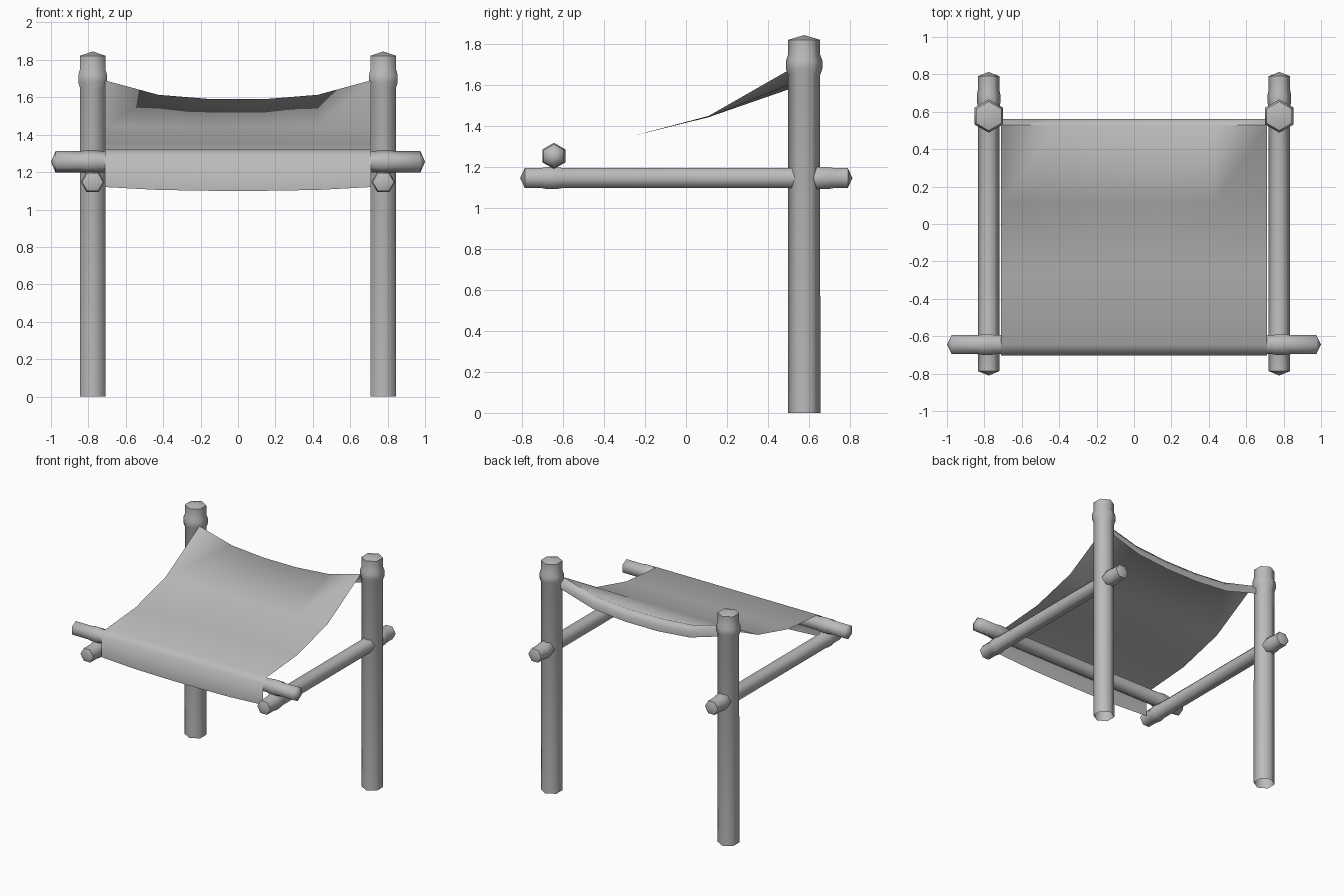
import bpy
import bmesh
import math
from mathutils import Vector

cube = bpy.data.objects.get("Cube")
if cube:
    bpy.data.objects.remove(cube, do_unlink=True)

grey = bpy.data.materials.new("plain grey")
grey.use_nodes = True
grey.diffuse_color = (0.5, 0.5, 0.5, 1)
bsdf = grey.node_tree.nodes["Principled BSDF"]
bsdf.inputs["Base Color"].default_value = (0.5, 0.5, 0.5, 1)
bsdf.inputs["Roughness"].default_value = 0.8

X, Y, Z = Vector((1, 0, 0)), Vector((0, 1, 0)), Vector((0, 0, 1))


def finish(name, bm, angle):
    mesh = bpy.data.meshes.new(name)
    bm.to_mesh(mesh)
    bm.free()
    mesh.materials.append(grey)
    obj = bpy.data.objects.new(name, mesh)
    bpy.context.collection.objects.link(obj)
    bpy.ops.object.select_all(action="DESELECT")
    obj.select_set(True)
    bpy.context.view_layer.objects.active = obj
    bpy.ops.object.shade_smooth_by_angle(angle=math.radians(angle))
    return obj


def pole(name, origin, axis, corner, profile):
    """Six-sided pole; profile holds (distance along axis, radius), zero radius is a tip."""
    bm = bmesh.new()
    side = axis.cross(corner)
    rings = []
    for t, r in profile:
        centre = Vector(origin) + axis * t
        angles = [math.tau * k / 6 for k in range(6)] if r else [0]
        rings.append([bm.verts.new(centre + (corner * math.cos(a) + side * math.sin(a)) * r)
                      for a in angles])
    for a, b in zip(rings, rings[1:]):
        for k in range(6):
            n = (k + 1) % 6
            if len(a) == 1:
                bm.faces.new((a[0], b[n], b[k]))
            elif len(b) == 1:
                bm.faces.new((a[k], a[n], b[0]))
            else:
                bm.faces.new((a[k], a[n], b[n], b[k]))
    return finish(name, bm, 65)


def collar(t, r, bulge):
    return [(t - 0.05, r), (t - 0.02, bulge), (t + 0.02, bulge), (t + 0.05, r)]


# Upright posts and the side beams running through them
for label, sx in (("left", 1), ("right", -1)):
    pole(label + "_post", (sx * 0.777, 0.577, 0), Z, Y,
         [(0, 0.079)] + collar(1.70, 0.078, 0.089) + [(1.822, 0.078), (1.845, 0)])
    pole(label + "_side_beam", (sx * 0.777, 0, 1.147), Y, X,
         [(-0.81, 0), (-0.787, 0.057)] + collar(-0.655, 0.057, 0.063)
         + collar(0.67, 0.057, 0.063) + [(0.79, 0.057), (0.813, 0)])

# Front crossbar
pole("front_crossbar", (0, -0.645, 1.255), X, Z,
     [(-1, 0), (-0.975, 0.058)] + collar(-0.785, 0.058, 0.064)
     + collar(0.785, 0.058, 0.064) + [(0.975, 0.058), (1, 0)])

# Cloth: rows of (y, z, sag in the middle), from the front flap to the rear hem
rows = [(-0.703, 1.12, 0.02), (-0.703, 1.285, 0), (-0.645, 1.32, 0),
        (-0.27, 1.35, 0), (0.11, 1.45, 0.006), (0.53, 1.69, 0.10),
        (0.562, 1.65, 0.10), (0.562, 1.61, 0.11)]
bm = bmesh.new()
grid = []
for y, z, sag in rows:
    line = []
    for k in range(6):
        u = k / 2.5 - 1
        line.append(bm.verts.new((u * 0.71, y, z - sag * min(1, 1.2 * (1 - u * u)))))
    grid.append(line)
for a, b in zip(grid, grid[1:]):
    for k in range(5):
        bm.faces.new((a[k], a[k + 1], b[k + 1], b[k]))
finish("canopy_cloth", bm, 75)
